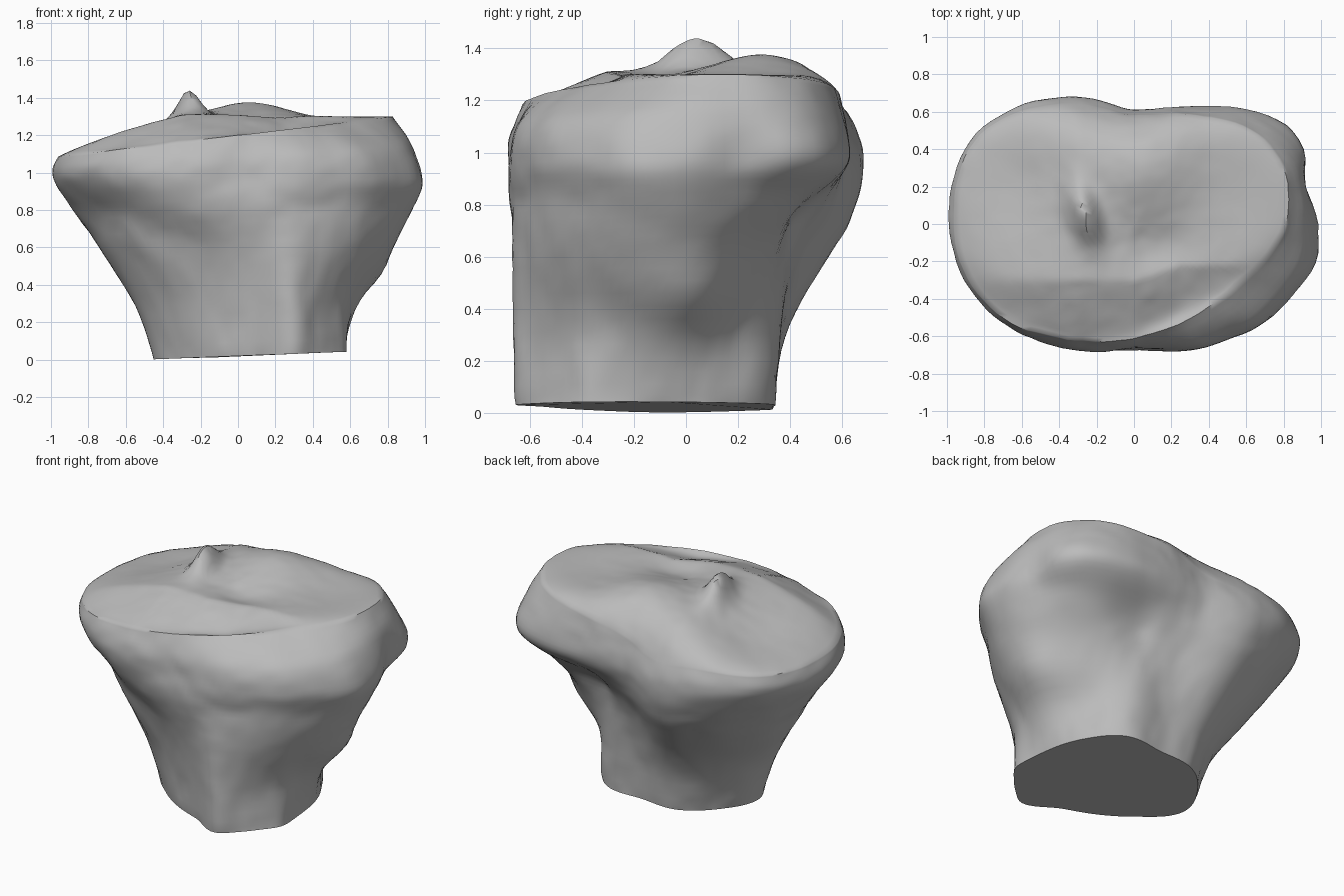
import bpy, bmesh, math
from mathutils import Vector, noise

cube = bpy.data.objects.get("Cube")
if cube:
    bpy.data.objects.remove(cube, do_unlink=True)

SIDES = 120

# Cross-sections: height, sideways tilt, centre, radius every 30 degrees from +x
SECTIONS = [
    (0.02, 0.04, 0.08, -0.10, (.48, .47, .49, .43, .48, .50, .53, .43, .40, .44, .57, .54)),
    (0.30, 0.02, 0.06, -0.10, (.58, .51, .51, .46, .54, .58, .61, .49, .43, .46, .58, .57)),
    (0.60, 0.00, 0.04, -0.05, (.78, .63, .50, .49, .66, .77, .78, .67, .55, .57, .67, .74)),
    (0.80, 0.02, 0.00, 0.00, (.91, .81, .58, .55, .72, .84, .87, .76, .70, .67, .74, .86)),
    (0.95, 0.02, 0.00, 0.00, (.96, .98, .72, .60, .78, .94, .97, .88, .76, .67, .76, .90)),
    (1.08, 0.07, 0.00, 0.00, (.92, .93, .71, .61, .78, .97, .99, .91, .76, .66, .73, .85)),
    (1.20, 0.12, 0.00, 0.00, (.81, .84, .67, .58, .74, .95, .96, .89, .71, .61, .59, .64)),
]

# Local swellings and hollows of the wall: angle, height, angular and vertical spread, depth
LUMPS = [
    (-10, 0.92, 12, 0.20, 0.05),
    (14, 0.97, 8, 0.14, -0.05),
    (48, 0.76, 14, 0.10, -0.06),
    (4, 0.45, 16, 0.12, 0.06),
    (-67, 0.15, 8, 0.45, 0.06),
    (-34, 0.10, 8, 0.35, 0.03),
]


def spline(a, b, c, d, t):
    """Smooth curve through b and c."""
    return b + 0.5 * t * (c - a + t * (2 * a - 5 * b + 4 * c - d + t * (3 * (b - c) + d - a)))


def section_ring(section):
    z, tilt, cx, cy, radii = section
    ring = []
    for i in range(SIDES):
        k, t = divmod(i * 12 / SIDES, 1)
        r = spline(*(radii[(int(k) + o) % 12] for o in (-1, 0, 1, 2)), t)
        angle = math.tau * i / SIDES
        x, y = cx + r * math.cos(angle), cy + r * math.sin(angle)
        ring.append(Vector((x, y, z + tilt * x)))
    return ring


def bump(x, y, px, py, sx, sy, height):
    return height * math.exp(-((x - px) / sx) ** 2 - ((y - py) / sy) ** 2)


def wall_lumps(p):
    angle = math.degrees(math.atan2(p.y, p.x))
    return sum(bump(angle, p.z, *lump) for lump in LUMPS)


def back_notch(x, y):
    """Dip in the rim between the two rear lobes."""
    return bump(x, y, -0.18, 0.65, 0.25, 0.18, -0.07)


def joint_height(x, y):
    """Two shallow dishes with a raised spine and a peak between them."""
    z = 1.31 + 0.24 * min(0, x + 0.3) + back_notch(x, y)
    # The front edge rolls off, starting further back on the left side
    side = min(1, max(0, x * 4))
    z -= (0.35 + 0.1 * side) * max(0, 0.08 * side - y - 0.3)
    z += bump(x, y, -0.26 - 0.2 * (y - 0.04), 0.04, 0.07, 0.15, 0.13)
    z += bump(x, y, 0.06, 0.30, 0.24, 0.22, 0.07)
    z += bump(x, y, -0.65, 0.25, 0.28, 0.35, -0.06)
    z += bump(x, y, 0.50, 0.15, 0.25, 0.30, -0.02)
    return z + bump(x, y, 0.12, -0.12, 0.18, 0.12, -0.04)


# Outer wall, smoothed between the cross-sections
keys = [section_ring(s) for s in SECTIONS]
last = len(keys) - 1
rings = []
for k in range(last):
    near = [keys[max(0, min(last, k + o))] for o in (-1, 0, 1, 2)]
    for step in range(6):
        rings.append([spline(*p, step / 6) for p in zip(*near)])
rings.append(keys[-1])
for ring in rings:
    for p in ring:
        push = wall_lumps(p)
        p.z += back_notch(p.x, p.y)
        p.xy += p.xy.normalized() * push

# Joint surface, closing inwards from the rim
STEPS = 30
for step in range(1, STEPS):
    s = 1 - step / STEPS
    blend = s ** 9
    ring = []
    for p in rings[last * 6]:
        x, y = p.x * s, p.y * s
        ring.append(Vector((x, y, p.z * blend + joint_height(x, y) * (1 - blend))))
    rings.append(ring)

bm = bmesh.new()
grid = []
for n, ring in enumerate(rings):
    row = []
    for p in ring:
        # Gentle unevenness of natural bone, left out at the cut end
        if n:
            rough = 0.008 * noise.noise(p * 5) + 0.005 * noise.noise(p * 13)
            p = p + Vector((p.x, p.y, 0.15)).normalized() * rough
        row.append(bm.verts.new(p))
    grid.append(row)
for low, high in zip(grid, grid[1:]):
    for i in range(SIDES):
        j = (i + 1) % SIDES
        bm.faces.new((low[i], low[j], high[j], high[i]))
tip = bm.verts.new((0, 0, joint_height(0, 0)))
for i in range(SIDES):
    bm.faces.new((grid[-1][i], grid[-1][(i + 1) % SIDES], tip))

# Flat cut end of the shaft
bm.faces.new(list(reversed(grid[0])))
bmesh.ops.recalc_face_normals(bm, faces=bm.faces)

mesh = bpy.data.meshes.new("bone_end")
bm.to_mesh(mesh)
bm.free()
bone = bpy.data.objects.new("bone_end", mesh)
bpy.context.collection.objects.link(bone)

# Plain grey material
grey = bpy.data.materials.new("bone_grey")
grey.use_nodes = True
colour = (0.5, 0.5, 0.5, 1)
grey.diffuse_color = colour
grey.node_tree.nodes["Principled BSDF"].inputs["Base Color"].default_value = colour
mesh.materials.append(grey)

bpy.ops.object.select_all(action='DESELECT')
bone.select_set(True)
bpy.context.view_layer.objects.active = bone
bpy.ops.object.shade_smooth_by_angle(angle=math.radians(50))
